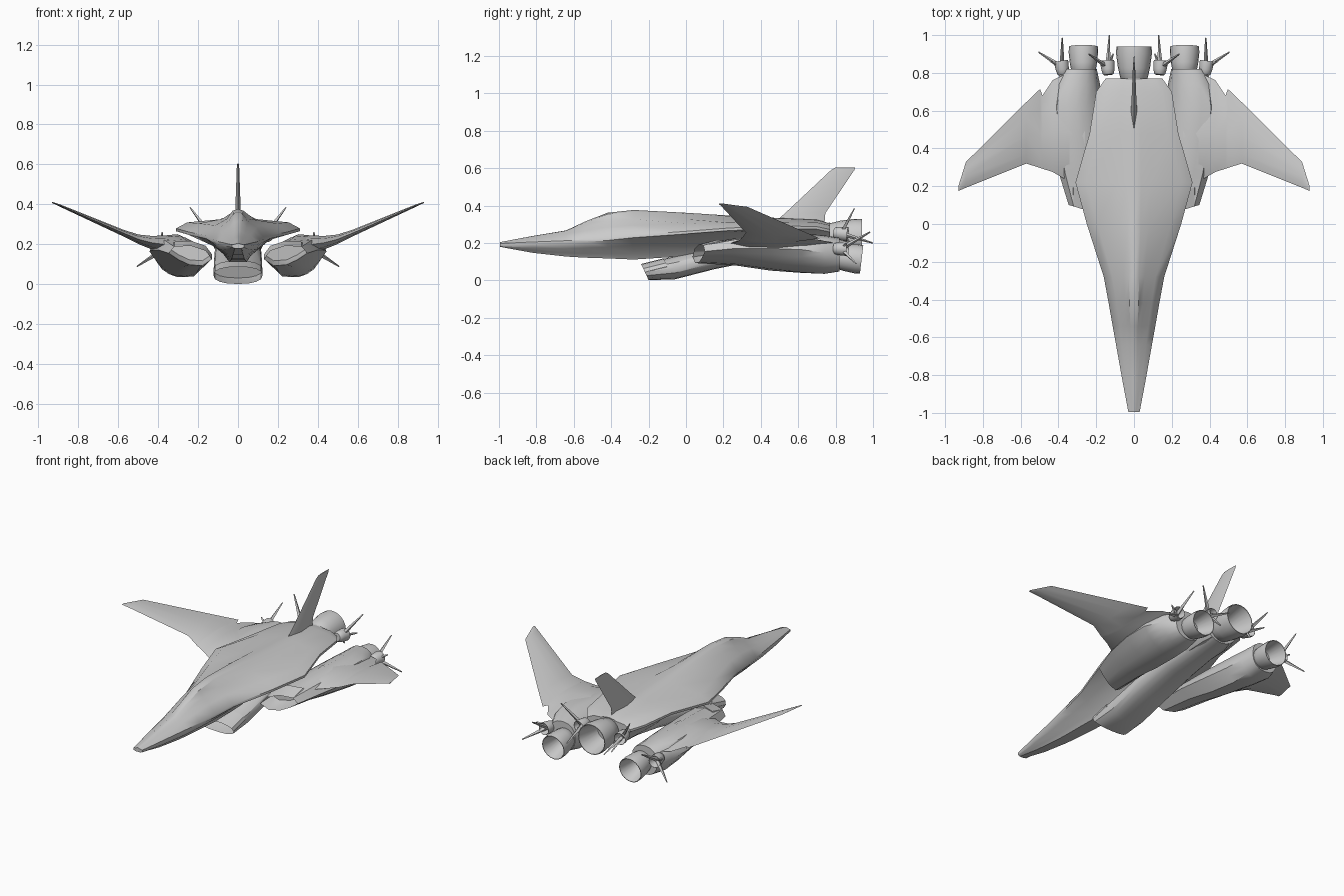
import bpy, bmesh, math
from mathutils import Vector

cube = bpy.data.objects.get("Cube")
if cube:
    bpy.data.objects.remove(cube, do_unlink=True)

hull_grey = bpy.data.materials.new("hull_grey")
hull_grey.use_nodes = True
GREY = (0.6, 0.6, 0.6, 1)
hull_grey.diffuse_color = GREY
hull_grey.node_tree.nodes["Principled BSDF"].inputs["Base Color"].default_value = GREY


def finish(name, bm, angle=35):
    bmesh.ops.recalc_face_normals(bm, faces=bm.faces)
    mesh = bpy.data.meshes.new(name)
    bm.to_mesh(mesh)
    bm.free()
    mesh.materials.append(hull_grey)
    obj = bpy.data.objects.new(name, mesh)
    bpy.context.collection.objects.link(obj)
    bpy.ops.object.select_all(action='DESELECT')
    obj.select_set(True)
    bpy.context.view_layer.objects.active = obj
    bpy.ops.object.shade_smooth_by_angle(angle=math.radians(angle))


def loft(name, rings, intake=0.0, angle=35):
    """Skin a row of closed rings; intake hollows out the first end."""
    bm = bmesh.new()
    rows = [[bm.verts.new(p) for p in ring] for ring in rings]
    n = len(rows[0])
    for a, b in zip(rows, rows[1:]):
        for i in range(n):
            j = (i + 1) % n
            bm.faces.new((a[i], a[j], b[j], b[i]))
    front = bm.faces.new(rows[0])
    bm.faces.new(rows[-1])
    if intake:
        bmesh.ops.inset_region(bm, faces=[front], thickness=0.005)
        inner = bmesh.ops.extrude_discrete_faces(bm, faces=[front])["faces"][0]
        for v in inner.verts:
            v.co.y += intake
            v.co.z += intake * 0.25
    finish(name, bm, angle)


def mirrored(half):
    """Complete a half outline that starts and ends on the centre line."""
    return half + [Vector((-p[0], p[1], p[2])) for p in half[-2:0:-1]]


def oval(i, sides=16, power=0.85):
    """Point i of a slightly squared unit circle."""
    c, s = math.cos(math.tau * i / sides), math.sin(math.tau * i / sides)
    return Vector((math.copysign(abs(c) ** power, c), math.copysign(abs(s) ** power, s)))


# Fuselage: y, chine half width, chine z, top z, deck z, belly z, belly half width
stations = [
    (-.995, .03, .19, .205, .2, .18, .02),
    (-.82, .063, .198, .238, .222, .148, .032),
    (-.64, .095, .205, .268, .245, .128, .04),
    (-.54, .113, .212, .315, .265, .122, .045),
    (-.42, .134, .22, .362, .285, .118, .05),
    (-.28, .16, .235, .377, .295, .112, .055),
    (0, .25, .255, .362, .305, .13, .07),
    (.22, .31, .272, .348, .31, .15, .08),
    (.48, .235, .285, .335, .312, .15, .1),
    (.7, .2, .28, .325, .31, .16, .1),
    (.77, .15, .265, .305, .295, .17, .08),
]
rings = []
for y, w, zc, zt, zd, zb, wb in stations:
    drop = zc - zb
    flare = w / .31  # wide stations get a flat deck and thin chine
    rings.append(mirrored([Vector(p) for p in (
        (0, y, zt), (w * (.22 - .1 * flare), y, zt - (zt - zd) * .1),
        (w * (.4 - .1 * flare), y, zd + (zt - zd) * .4), (w * (.6 + .22 * flare), y, zd),
        (w, y, zc + .008), (w, y, zc - .006),
        (w * (.95 - .4 * flare), y, zc - drop * (.55 - .35 * flare)),
        (wb * 1.15, y, zb + drop * .25), (wb * .8, y, zb), (0, y, zb))]))
loft("fuselage", rings, angle=38)

# Belly intake duct: y, top z, bottom z, half width, lip rake
duct = [(-.22, .088, .002, .123, .02), (-.06, .13, .006, .122, 0), (.15, .18, .06, .12, 0),
        (.4, .25, .11, .115, 0), (.77, .31, .155, .09, 0)]
rings = []
for y, top, bottom, w, rake in duct:
    rings.append([Vector((p.x * w, y - rake * p.y, (top + bottom + (top - bottom) * p.y) / 2))
                  for p in map(oval, range(16))])
loft("belly_intake", rings, intake=.12)


def bell(name, base, direction, r0, r1, length):
    """Hollow flared exhaust nozzle."""
    bm = bmesh.new()
    profile = [(r0 * .8, 0), (r0, .08), (r0 * .4 + r1 * .6, .4), (r1, .8), (r1 * .98, 1),
               (r1 * .94, 1), (r1 * .6, .25)]
    turn = Vector(direction).to_track_quat('Z', 'Y')
    rows = []
    for r, t in profile:
        rows.append([bm.verts.new(Vector(base) + turn @ Vector(
            (r * math.cos(math.tau * i / 20), r * math.sin(math.tau * i / 20), t * length)))
            for i in range(20)])
    for a, b in zip(rows, rows[1:]):
        for i in range(20):
            bm.faces.new((a[i], a[i - 1], b[i - 1], b[i]))
    bm.faces.new(rows[0])
    bm.faces.new(rows[-1])
    finish(name, bm)


def spike(name, root, tip, radius):
    """Slim four sided needle."""
    root, tip = Vector(root), Vector(tip)
    bm = bmesh.new()
    bmesh.ops.create_cone(bm, cap_ends=True, segments=4, radius1=radius,
                          radius2=radius * .25, depth=(tip - root).length)
    turn = (tip - root).to_track_quat('Z', 'Y')
    for v in bm.verts:
        v.co = turn @ v.co + (root + tip) / 2
    finish(name, bm, 20)


# Centre engine
bell("centre_nozzle", (0, .75, .235), (0, 1, 0), .07, .095, .19)

# Tail fin: lens section rings from root to tip
fin = []
for z, front, back, half in ((.3, .46, .74, .02), (.36, .53, .745, .014),
                             (.59, .775, .9, .006), (.605, .8, .905, .003)):
    mid = front * .55 + back * .45
    fin.append([Vector(p) for p in ((0, front, z), (half, mid, z), (0, back, z), (-half, mid, z))])
loft("tail_fin", fin, angle=20)

# Outboard pods: y, centre x, centre z, half width, half height, lip sweep, roundness
pod = [(.068, .238, .143, .108, .05, .033, 0), (.26, .265, .153, .13, .072, 0, 0),
       (.45, .288, .148, .145, .095, 0, 0), (.62, .303, .143, .14, .108, 0, .2),
       (.74, .3, .136, .12, .105, 0, .55), (.82, .285, .138, .088, .09, 0, 1)]
# Angular pod section, low on the inner side, rising outward to the wing
section = [Vector(p) for p in ((1, .25), (.75, .9), (0, 1), (-.7, .5),
                               (-1, -.35), (-.55, -1), (.05, -.9), (.55, -.4))]
outline = []
for a, b in zip(section, section[1:] + section[:1]):
    outline += [a, (a + b) / 2]

# Wings: x, leading y, trailing y, centre z, half thickness
wing = [(.26, .22, .76, .175, .06), (.37, .24, .79, .2, .045), (.43, .275, .762, .208, .034),
        (.485, .293, .68, .222, .026), (.497, .297, .715, .225, .024),
        (.57, .32, .645, .255, .017),
        (.89, .192, .328, .394, .006), (.93, .175, .2, .41, .003)]

for side, m in (("left", 1), ("right", -1)):
    rings = []
    for y, cx, cz, rx, rz, sweep, blend in pod:
        ring = [p.lerp(oval(i), blend) for i, p in enumerate(outline)]
        rings.append([Vector((m * (cx + rx * p.x), y + sweep * p.x, cz + rz * p.y))
                      for p in ring])
    loft(side + "_pod", rings, intake=.1, angle=40)

    rings = []
    for x, lead, trail, z, h in wing:
        rings.append([Vector((m * x, lead + (trail - lead) * t, z + k * h)) for t, k in (
            (0, 0), (.15, .65), (.45, 1), (.75, .6), (1, 0), (.75, -.6), (.45, -1), (.15, -.65))])
    loft(side + "_wing", rings, angle=40)

    bell(side + "_nozzle", (m * .268, .79, .13), (0, 1, -.12), .062, .078, .15)

    # Small steering thrusters with needle antennas
    for where, hub, aim, tips in (
        ("inner", (.135, .79, .255), (.1, 1, -.1),
         ((.24, .9, .385), (.13, 1, .2), (.11, .9, .17))),
        ("outer", (.375, .79, .17), (.15, 1, 0),
         ((.505, .91, .09), (.38, .985, .26), (.44, .86, .2)))):
        name = side + "_" + where
        hub = Vector((m * hub[0], hub[1], hub[2]))
        aim = Vector((m * aim[0], aim[1], aim[2]))
        bell(name + "_thruster", hub, aim, .03, .038, .075)
        for i, (x, y, z) in enumerate(tips):
            spike(f"{name}_spike_{i + 1}", hub + aim * .04, (m * x, y, z), .014)
